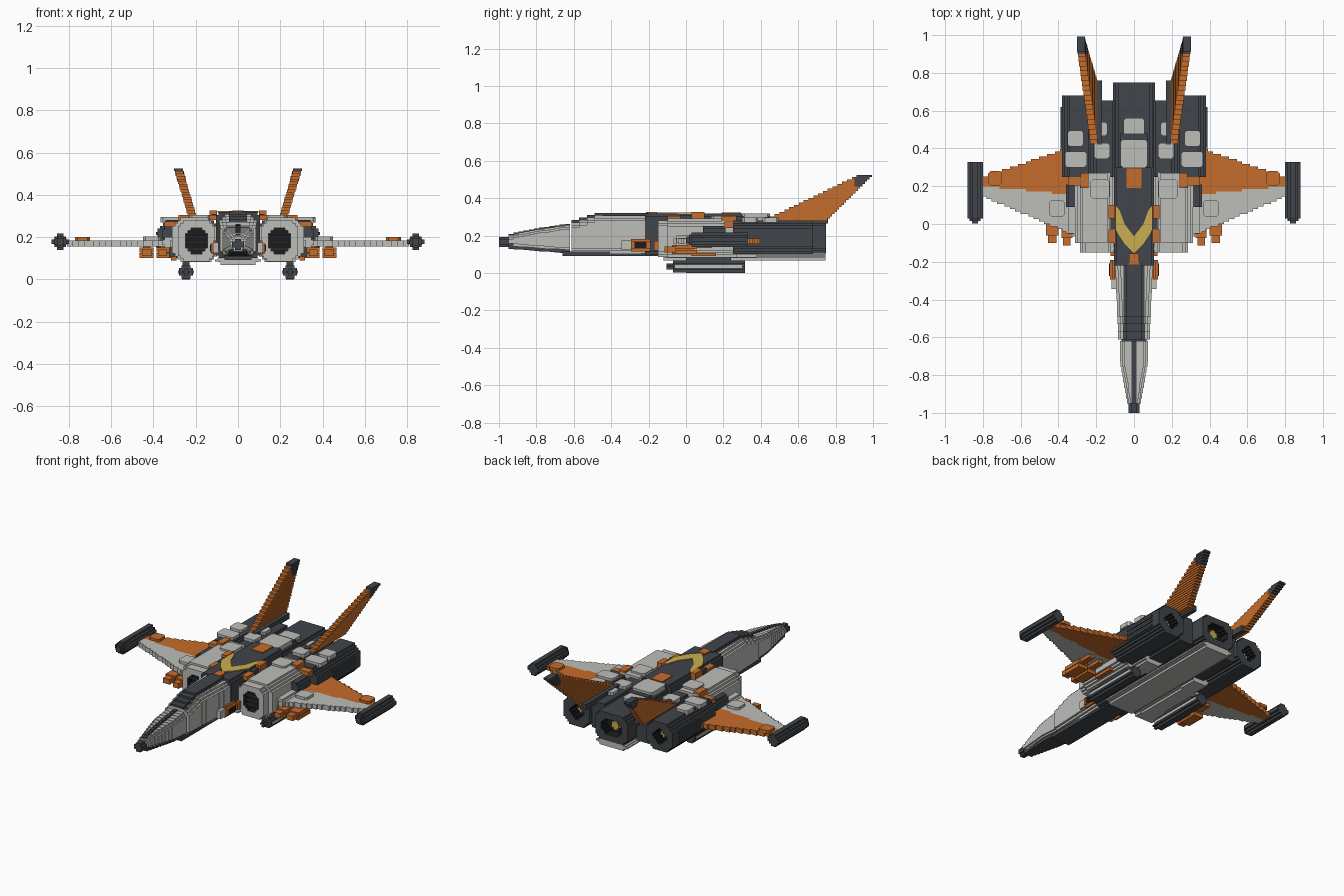
import bpy, bmesh

if "Cube" in bpy.data.objects:
    bpy.data.objects.remove(bpy.data.objects["Cube"])

STEP = 0.0132


def material(name, r, g, b):
    m = bpy.data.materials.new(name)
    m.use_nodes = True
    m.diffuse_color = (r, g, b, 1)
    bsdf = next(n for n in m.node_tree.nodes if n.type == 'BSDF_PRINCIPLED')
    bsdf.inputs["Base Color"].default_value = (r, g, b, 1)
    bsdf.inputs["Roughness"].default_value = 0.7
    return m


GREY = material("light grey", 0.51, 0.51, 0.49)
DARK = material("dark slate", 0.052, 0.06, 0.068)
ORANGE = material("burnt orange", 0.56, 0.15, 0.025)
YELLOW = material("yellow", 0.60, 0.42, 0.08)
BLACK = material("black", 0.012, 0.012, 0.014)


def lerp(a, b, t):
    return a + (b - a) * t


def snap(v):
    return round(v / STEP) * STEP


def outline(x0, x1, z0, z1, c):
    """Rectangle whose corners are cut by small stairs of total size c."""
    n = round(c / STEP)
    q = []
    for i in range(n):
        q += [(c - i * c / n, i * c / n), (c - i * c / n, (i + 1) * c / n)]
    q.append((0, c))
    r = q[::-1]
    return ([(x1 - a, z0 + b) for a, b in q] + [(x1 - a, z1 - b) for a, b in r]
            + [(x0 + a, z1 - b) for a, b in q] + [(x0 + a, z0 + b) for a, b in r])


def finish(name, bm, mats, mirror):
    bmesh.ops.recalc_face_normals(bm, faces=bm.faces)
    mesh = bpy.data.meshes.new(name)
    bm.to_mesh(mesh)
    bm.free()
    for m in mats:
        mesh.materials.append(m)
    ob = bpy.data.objects.new(name, mesh)
    bpy.context.collection.objects.link(ob)
    if mirror:
        mod = ob.modifiers.new("Mirror", 'MIRROR')
        mod.use_mirror_merge = False
    return ob


def build(name, mat, blocks, mirror=False, hole=None):
    """Blocks are (x0, x1, y0, y1, z0, z1, corner); hole = (margin, depth) opens the y0 end."""
    bm = bmesh.new()
    for x0, x1, y0, y1, z0, z1, *c in blocks:
        c = c[0] if c else 0
        loops = [(outline(x0, x1, z0, z1, c), y1), (outline(x0, x1, z0, z1, c), y0)]
        if hole:
            m, d = hole
            inner = outline(x0 + m, x1 - m, z0 + m, z1 - m, c)
            loops += [(inner, y0), (inner, y0 + (d if y1 > y0 else -d))]
        rings = [[bm.verts.new((x, y, z)) for x, z in pts] for pts, y in loops]
        for k, (a, b) in enumerate(zip(rings, rings[1:])):
            for i in range(len(a)):
                j = (i + 1) % len(a)
                f = bm.faces.new((a[i], a[j], b[j], b[i]))
                f.material_index = 1 if k == 2 else 0
        bm.faces.new(rings[0])
        bm.faces.new(rings[-1]).material_index = 1 if hole else 0
    return finish(name, bm, [mat, BLACK], mirror)


def pad(name, mat, x0, x1, y0, y1, z0, z1, mirror=True):
    """Raised panel with clipped corners in plan."""
    c = 0.012
    pts = outline(x0, x1, y0, y1, 0)
    pts = [(x0 + c, y0), (x1 - c, y0), (x1, y0 + c), (x1, y1 - c),
           (x1 - c, y1), (x0 + c, y1), (x0, y1 - c), (x0, y0 + c)]
    plan(name, mat, pts, z0, z1, mirror)


def plan(name, mat, pts, z0, z1, mirror=False):
    bm = bmesh.new()
    f = bm.faces.new([bm.verts.new((x, y, z0)) for x, y in pts])
    top = bmesh.ops.extrude_face_region(bm, geom=[f])["geom"]
    bmesh.ops.translate(bm, vec=(0, 0, z1 - z0),
                        verts=[v for v in top if isinstance(v, bmesh.types.BMVert)])
    finish(name, bm, [mat], mirror)


# Stepped nose cone with dark tip, ridge and keel
nose, ridge, keel = [], [], []
N = 12
for i in range(N):
    t = (i + 0.5) / N
    y0, y1 = lerp(-0.95, -0.62, i / N), lerp(-0.95, -0.62, (i + 1) / N)
    w = lerp(0.036, 0.074, min(1, t * 1.5))
    lo, hi = lerp(0.138, 0.112, t), lerp(0.195, 0.258, t ** 0.7)
    nose.append((-w, w, y0, y1, lo, hi, 0.02))
    ridge.append((-0.012, 0.012, y0, y1, hi - 0.01, hi + 0.006))
    keel.append((-w * 0.75, w * 0.75, y0, y1, lo - 0.008, lo + 0.02))
build("nose", GREY, nose)
build("nose_ridge", DARK, ridge)
build("nose_keel", DARK, keel)
build("nose_tip", DARK, [(-0.028, 0.028, -1.0, -0.93, 0.138, 0.192, STEP)])

# Cockpit section with dark canopy strip
body, canopy = [], []
N = 10
for i in range(N):
    t = i / (N - 1)
    y0, y1 = lerp(-0.612, -0.2, i / N), lerp(-0.612, -0.2, (i + 1) / N)
    w, hi = lerp(0.084, 0.1, t), min(0.308, lerp(0.27, 0.34, t * 1.7))
    body.append((-w, w, y0, y1, 0.105, hi, 2 * STEP))
    canopy.append((-0.056, 0.056, y0, y1, hi - 0.02, hi + 0.014, STEP))
build("cockpit_body", GREY, body)
build("canopy", DARK, canopy)
build("front_keel", DARK, [(-0.065, 0.065, -0.66, -0.1, 0.092, 0.115)])

# Centre fuselage, spine and belly
build("centre_fuselage", DARK, [(-0.105, 0.105, -0.22, 0.3, 0.1, 0.318, STEP)])
build("rear_spine", DARK, [(-0.085, 0.085, 0.28, 0.48, 0.25, 0.303, STEP)])
build("belly", GREY, [(-0.11, 0.11, -0.12, 0.745, 0.068, 0.112, 2 * STEP)])
plan("chest_chevron", YELLOW,
     [(0, -0.155), (0.05, -0.105), (0.098, -0.03), (0.098, 0.1), (0.075, 0.07), (0.05, 0.0), (0, -0.065),
      (-0.05, 0.0), (-0.075, 0.07), (-0.098, 0.1), (-0.098, -0.03), (-0.05, -0.105)], 0.316, 0.324)

# Side nacelles with open intakes
build("intake", GREY, [(0.108, 0.285, -0.15, -0.1, 0.085, 0.28, 2 * STEP)], True, (0.036, 0.04))
build("nacelle", GREY, [(0.1, 0.312, -0.1, 0.27, 0.082, 0.292, 3 * STEP),
                        (0.1, 0.25, 0.27, 0.38, 0.082, 0.2, 2 * STEP)], True)
for k in range(3):
    z = 0.14 + 0.03 * k
    build("intake_slat", DARK, [(0.145, 0.25, -0.125, -0.115, z, z + 0.008)], True)

# Rear engines with hollow nozzles and glowing cores
build("side_engine", DARK, [(0.2, 0.382, 0.68, 0.25, 0.102, 0.28, 3 * STEP)], True, (0.04, 0.06))
build("centre_engine", DARK, [(-0.112, 0.112, 0.748, 0.3, 0.105, 0.282, 2 * STEP)], False, (0.04, 0.06))
build("engine_bridge", DARK, [(0.1, 0.215, 0.25, 0.655, 0.11, 0.278, STEP)], True)
build("side_glow", YELLOW, [(0.27, 0.312, 0.61, 0.64, 0.17, 0.212, STEP)], True)
build("centre_glow", YELLOW, [(-0.025, 0.025, 0.68, 0.71, 0.165, 0.225, STEP)])
build("engine_rib", DARK, [(0.375, 0.388, 0.4, 0.62, z, z + 0.014) for z in (0.15, 0.18, 0.21)], True)

# Swept wings: grey leading half, orange trailing half
front, rear = [], []
N = 38
for i in range(N):
    x0, x1 = lerp(0.28, 0.81, i / N), lerp(0.28, 0.81, (i + 1) / N)
    t = (i + 0.5) / N
    split = snap(lerp(0.15, 0.2, t))
    front.append((x0, x1, snap(lerp(-0.075, 0.15, t)), split, 0.155, 0.185))
    rear.append((x0, x1, split, snap(lerp(0.425, 0.245, t)), 0.155, 0.185))
build("wing_front", GREY, front, True)
build("wing_rear", ORANGE, rear, True)
pad("wing_marker", ORANGE, 0.7, 0.772, 0.205, 0.28, 0.18, 0.2)
pad("wing_panel", GREY, 0.365, 0.45, 0.04, 0.125, 0.18, 0.202)
build("wing_root_block", DARK, [(0.3, 0.36, 0.09, 0.21, 0.18, 0.25, STEP)], True)
build("wing_root_fairing", GREY, [(0.3, 0.36, -0.05, 0.09, 0.15, 0.2, STEP)], True)

# Wingtip pods with pointed front
build("wingtip_pod", DARK, [(0.8, 0.882, 0.03, 0.328, 0.14, 0.216, 2 * STEP),
                            (0.812, 0.87, 0.015, 0.03, 0.15, 0.206, STEP),
                            (0.825, 0.857, 0.002, 0.015, 0.16, 0.196)], True)

# Canted tail fins, built in thin layers
fin, tip = [], []
N = 20
for i in range(N):
    z0, z1 = lerp(0.278, 0.525, i / N), lerp(0.278, 0.525, (i + 1) / N)
    t = (i + 0.5) / N
    x = lerp(0.21, 0.283, t)
    ya, yb = lerp(0.41, 0.925, t), lerp(0.75, 1.0, t)
    cut = 0.9 if z0 > 0.455 else yb
    if ya < cut:
        fin.append((x - 0.02, x + 0.02, ya, cut, z0, z1))
    if cut < yb:
        tip.append((x - 0.021, x + 0.021, max(ya, cut), yb, z0, z1))
build("tail_fin", ORANGE, fin, True)
build("tail_fin_tip", DARK, tip, True)
build("tail_fin_base", DARK, [(0.17, 0.196, 0.42, 0.76, 0.265, 0.3)], True)

# Guns slung under the wings
for x0, x1, y in ((0.4, 0.465, 0.0), (0.325, 0.385, -0.015)):
    build("missile_rack", ORANGE, [(x0, x1, y - 0.06, y + 0.06, z, z + 0.022) for z in (0.102, 0.128)]
          + [(x0 + 0.01, x1 - 0.01, y - 0.1, y + 0.04, 0.11, 0.142)], True)
    build("missile_mount", ORANGE, [(x0 + 0.015, x1 - 0.015, y + 0.02, y + 0.14, 0.135, 0.157)], True)

# Underslung landing pods on pylons
build("under_pod", DARK, [(0.212, 0.28, -0.07, 0.315, 0.004, 0.066, STEP),
                          (0.226, 0.266, -0.105, -0.07, 0.018, 0.052, STEP),
                          (0.23, 0.262, 0.0, 0.24, 0.06, 0.09)], True)
build("under_pod_stripe", GREY, [(0.209, 0.283, -0.06, 0.3, 0.028, 0.042)], True)
build("under_pod_foot", DARK, [(0.228, 0.264, 0.0, 0.315, 0.0, 0.02)], True)
build("under_trim", ORANGE, [(0.29, 0.316, 0.03, 0.16, 0.09, 0.108)], True)

# Raised grey panels on the upper deck
pad("centre_panel_rear", GREY, -0.056, 0.056, 0.47, 0.56, 0.27, 0.3, False)
pad("centre_panel_front", GREY, -0.072, 0.072, 0.3, 0.448, 0.29, 0.318, False)
for x0, x1, y0, y1 in ((0.268, 0.352, 0.41, 0.495), (0.25, 0.366, 0.3, 0.385),
                       (0.128, 0.212, 0.345, 0.43), (0.14, 0.18, 0.465, 0.54)):
    pad("engine_panel", GREY, x0, x1, y0, y1, 0.27, 0.296)
pad("nacelle_panel", GREY, 0.13, 0.23, 0.135, 0.237, 0.285, 0.304)

# Orange accents
build("spine_block", ORANGE, [(-0.04, 0.04, 0.19, 0.295, 0.3, 0.324)])
build("neck_block", ORANGE, [(-0.026, 0.026, -0.215, -0.155, 0.3, 0.326)])
build("shoulder_bar", ORANGE, [(0.1, 0.135, -0.1, -0.03, 0.28, 0.305),
                               (0.1, 0.135, 0.03, 0.1, 0.28, 0.326)], True)
build("shoulder_link", DARK, [(0.1, 0.125, -0.03, 0.03, 0.28, 0.31)], True)
build("nacelle_clip", ORANGE, [(0.24, 0.282, 0.19, 0.27, 0.27, 0.305),
                               (0.28, 0.35, 0.205, 0.25, 0.24, 0.275)], True)
build("intake_trim", ORANGE, [(0.102, 0.125, -0.17, -0.14, 0.12, 0.17)], True)

# Cheek vents: orange frame around a dark opening
build("cheek_vent", ORANGE, [(0.09, 0.128, -0.295, -0.19, 0.115, 0.183, STEP)], True)
build("cheek_vent_core", BLACK, [(0.12, 0.132, -0.275, -0.21, 0.133, 0.165)], True)
build("cheek_plate", GREY, [(0.09, 0.118, -0.345, -0.295, 0.125, 0.175)], True)
